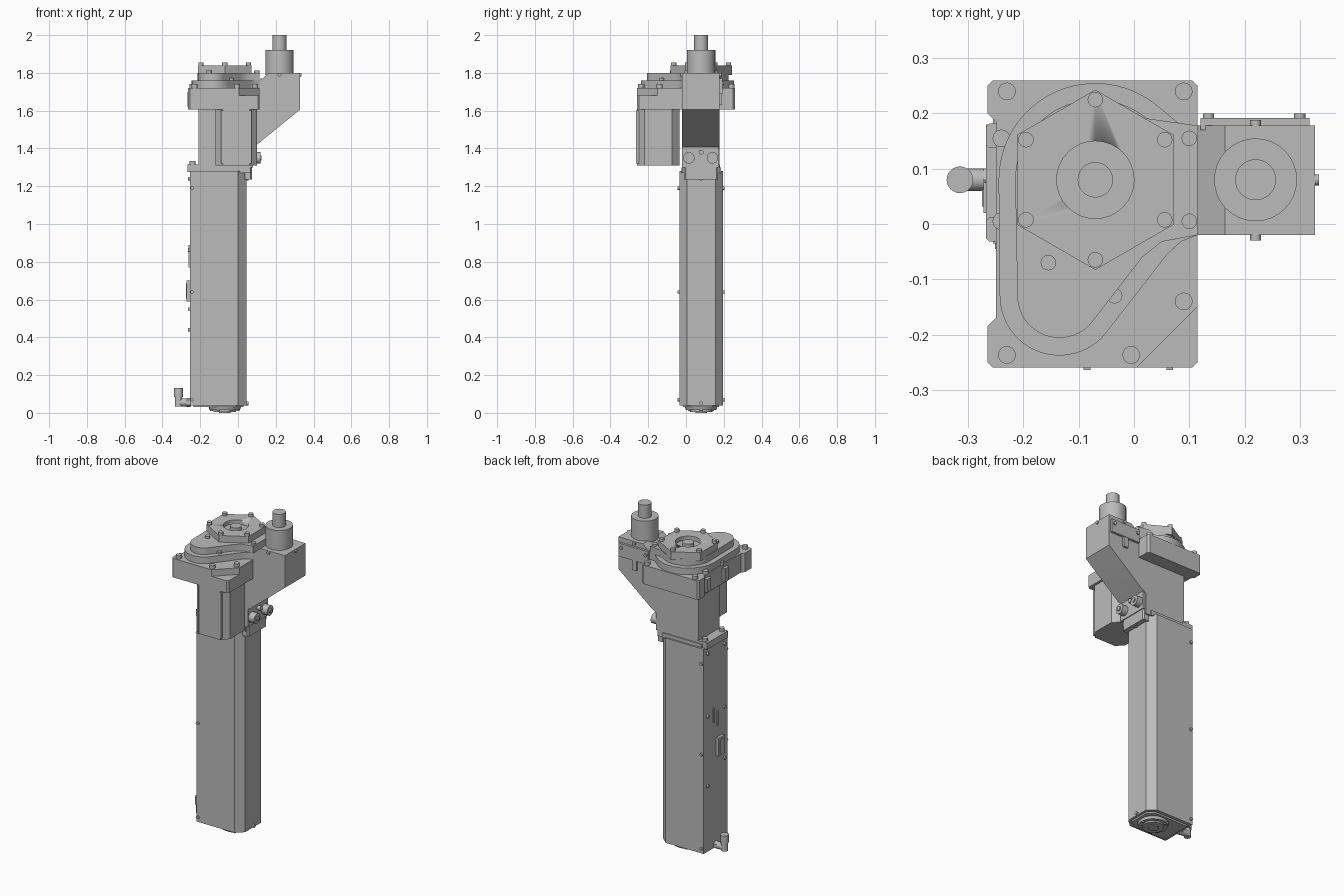
import bpy, bmesh
from math import cos, sin, radians, pi
from mathutils import Vector, Matrix

cube = bpy.data.objects.get("Cube")
if cube:
    bpy.data.objects.remove(cube, do_unlink=True)

grey = bpy.data.materials.new("machine grey")
grey.use_nodes = True
tone = (0.5, 0.5, 0.5, 1)
grey.diffuse_color = tone
grey.node_tree.nodes["Principled BSDF"].inputs["Base Color"].default_value = tone


def finish(name, bm):
    bmesh.ops.recalc_face_normals(bm, faces=bm.faces)
    mesh = bpy.data.meshes.new(name)
    bm.to_mesh(mesh)
    bm.free()
    mesh.materials.append(grey)
    ob = bpy.data.objects.new(name, mesh)
    bpy.context.collection.objects.link(ob)
    bpy.ops.object.select_all(action='DESELECT')
    ob.select_set(True)
    bpy.context.view_layer.objects.active = ob
    bpy.ops.object.shade_smooth_by_angle(angle=radians(30))
    return ob


def prism(name, pts, lo, hi, axis='z'):
    """Extrude a flat outline along z or y."""
    bm = bmesh.new()
    place = (lambda a, b: (a, b, lo)) if axis == 'z' else (lambda a, b: (a, lo, b))
    face = bm.faces.new([bm.verts.new(place(a, b)) for a, b in pts])
    step = Vector((0, 0, hi - lo)) if axis == 'z' else Vector((0, hi - lo, 0))
    made = bmesh.ops.extrude_face_region(bm, geom=[face])["geom"]
    bmesh.ops.translate(bm, vec=step, verts=[v for v in made if isinstance(v, bmesh.types.BMVert)])
    return finish(name, bm)


def rect(x0, x1, y0, y1, c=0.0):
    """Rectangle outline, with cut corners when c is set."""
    if not c:
        return [(x0, y0), (x1, y0), (x1, y1), (x0, y1)]
    return [(x0 + c, y0), (x1 - c, y0), (x1, y0 + c), (x1, y1 - c),
            (x1 - c, y1), (x0 + c, y1), (x0, y1 - c), (x0, y0 + c)]


def box(name, x, y, z, c=0.0):
    return prism(name, rect(*x, *y, c), *z)


def rod(name, start, end, r, r2=None, sides=32):
    a, b = Vector(start), Vector(end)
    bm = bmesh.new()
    turn = (b - a).to_track_quat('Z', 'Y').to_matrix().to_4x4()
    bmesh.ops.create_cone(bm, cap_ends=True, segments=sides, radius1=r,
                          radius2=r if r2 is None else r2, depth=(b - a).length,
                          matrix=Matrix.Translation((a + b) / 2) @ turn)
    return finish(name, bm)


def screw(name, at, direction, r=0.01, h=0.01):
    a = Vector(at)
    d = Vector(direction)
    return rod(name, a - d * 0.005, a + d * h, r, sides=16)


def arc(cx, cy, r, a0, a1, n=24):
    return [(cx + r * cos(radians(a0 + (a1 - a0) * i / n)),
             cy + r * sin(radians(a0 + (a1 - a0) * i / n))) for i in range(n + 1)]


MID = 0.08      # depth of the main axis
HUB = -0.07     # sideways position of the hub axis

# Long column with two cut corners
prism("column_housing", [(-.255, -.035), (0, -.035), (.045, .005), (.045, .155),
                         (0, .195), (-.255, .195)], .04, 1.28)
prism("column_base_plate", [(-.235, -.015), (-.01, -.015), (.03, .02), (.03, .14),
                            (-.01, .175), (-.235, .175)], .03, .045)
rod("base_cap", (HUB, MID, .045), (HUB, MID, .015), .09, .08)
rod("base_cap_ring", (HUB, MID, .02), (HUB, MID, .005), .06)
rod("base_cap_hub", (HUB, MID, .01), (HUB, MID, 0), .03)
for i in range(6):
    a = i * pi / 3
    screw("base_screw", (HUB + .07 * cos(a), MID + .07 * sin(a), .02), (0, 0, -1), .008, .01)

# Screws on the column faces
for z in (.07, .64, 1.19):
    screw("column_front_screw", (-.243, -.035, z), (0, -1, 0), .009)
    screw("column_back_screw", (-.243, .195, z), (0, 1, 0), .009)
for z in (.05, 1.24):
    screw("column_side_screw", (.045, MID, z), (1, 0, 0))
for y, z in ((.16, .86), (.0, .86), (.0, .55), (.16, .44), (.16, 1.24), (0, 1.24)):
    screw("column_rear_screw", (-.255, y, z), (-1, 0, 0), .009)
box("cable_socket", (-.272, -.25), (.02, .075), (.59, .70))
box("cable_socket_recess", (-.275, -.27), (.032, .063), (.605, .685))
for y, z in ((.06, .77), (.1, .8)):
    box("column_marker_strip", (-.261, -.25), (y, y + .008), (z, z + .09))

# Elbow fitting at the foot
rod("elbow_pipe", (-.25, MID, .055), (-.315, MID, .055), .02)
rod("elbow_nut", (-.255, MID, .055), (-.272, MID, .055), .024, sides=6)
rod("elbow_riser", (-.315, MID, .035), (-.315, MID, .1), .019)
rod("elbow_collar", (-.315, MID, .085), (-.315, MID, .132), .024)

# Neck, brackets and connectors
box("neck", (-.21, .065), (-.02, .178), (1.27, 1.62))
box("neck_foot", (-.235, .03), (-.025, .185), (1.27, 1.3))
box("rear_bracket", (-.268, -.2), (-.02, .18), (1.275, 1.315))
box("side_bracket", (.03, .075), (-.01, .17), (1.235, 1.31), .008)
for y in (.0, .16):
    screw("rear_bracket_screw", (-.24, y, 1.315), (0, 0, 1), .016, .018)
    screw("side_bracket_screw", (.06, y, 1.31), (0, 0, 1), .013, .015)
box("connector_plate", (.05, .08), (-.02, .172), (1.3, 1.42))
for y in (.015, .14):
    rod("connector", (.07, y, 1.35), (.118, y, 1.35), .03)
    rod("connector_core", (.11, y, 1.35), (.125, y, 1.35), .013)
screw("connector_screw", (.08, MID, 1.38), (1, 0, 0), .013, .02)

# Drive motor hanging in front
box("motor", (-.12, .1), (-.26, -.035), (1.31, 1.62), .04)
for x in (-.085, .065):
    box("motor_rib", (x - .006, x + .006), (-.264, -.25), (1.32, 1.6))

# Gearbox flange with a lowered corner and a rear notch
notched = [(-.265, -.25), (-.255, -.26), (.105, -.26), (.115, -.25), (.115, .25),
           (.105, .26), (-.255, .26), (-.265, .25), (-.265, .2), (-.25, .185),
           (-.25, -.17), (-.265, -.185)]
prism("flange", notched, 1.605, 1.68)
deck = [p for p in notched if p not in ((.105, -.26), (.115, -.25))]
deck[2:2] = [(.005, -.26), (.115, -.15)]
prism("flange_deck", deck, 1.68, 1.72)
for y in (-.01, .16):
    box("flange_lug", (-.268, -.22), (y - .022, y + .022), (1.62, 1.7), .006)

# Belt cover in two steps
def cover(big, small, lower):
    return (arc(HUB, MID, big, 50, 180) + arc(-.135, -.13, small, 180, 320)
            + lower + [(.115, -.02), (.115, .178), (.08, .183)])

prism("belt_cover", cover(.175, .108, [(.06, -.055), (.085, -.032)]), 1.71, 1.76)
prism("belt_cover_top", cover(.145, .076, [(.015, -.06), (.05, -.032)]), 1.75, 1.80)

# Hexagonal hub cap with a bored centre
hexagon = prism("hub_cap", arc(HUB, MID, .163, 30, 330, 5), 1.79, 1.84)
cutter = rod("bore_cutter", (HUB, MID, 1.815), (HUB, MID, 1.9), .07)
cutter.hide_render = True
cut = hexagon.modifiers.new("bore", 'BOOLEAN')
cut.object, cut.operation, cut.solver = cutter, 'DIFFERENCE', 'EXACT'
bpy.context.view_layer.objects.active = hexagon
bpy.ops.object.modifier_apply(modifier="bore")
bpy.data.objects.remove(cutter, do_unlink=True)
rod("hub_shaft", (HUB, MID, 1.8), (HUB, MID, 1.838), .032)
for x, y in arc(HUB, MID, .145, 30, 330, 5):
    screw("hub_screw", (x, y, 1.84), (0, 0, 1), .014, .016)

# Screws on the cover and flange
for x, y in ((.1, .155), (.1, .005), (-.155, -.07), (-.035, -.13)):
    screw("cover_screw", (x, y, 1.76 if y < -.1 else 1.8), (0, 0, 1), .014, .012)
for x, y in ((-.23, .24), (.09, .24), (-.24, .155), (-.24, .005), (.09, -.14),
             (-.005, -.237), (-.23, -.237)):
    screw("flange_screw", (x, y, 1.72), (0, 0, 1), .016, .02)

# Output arm with boss and shaft
prism("output_arm", [(.05, 1.39), (.1, 1.42), (.328, 1.605), (.328, 1.8),
                     (.165, 1.8), (.1, 1.745), (.05, 1.745)], -.02, .178, 'y')
rod("output_boss", (.22, MID, 1.79), (.22, MID, 1.92), .075)
rod("output_shaft", (.22, MID, 1.91), (.22, MID, 2.0), .037)
screw("arm_front_screw", (.22, -.02, 1.79), (0, -1, 0))
screw("arm_back_screw", (.22, .178, 1.79), (0, 1, 0))
screw("arm_side_screw", (.325, MID, 1.79), (1, 0, 0))
box("arm_back_plate", (.12, .318), (.17, .192), (1.69, 1.77))
box("arm_back_tab", (.2, .23), (.17, .19), (1.63, 1.69))
for x in (.135, .3):
    screw("arm_plate_screw", (x, .192, 1.745), (0, 1, 0), .01, .008)
